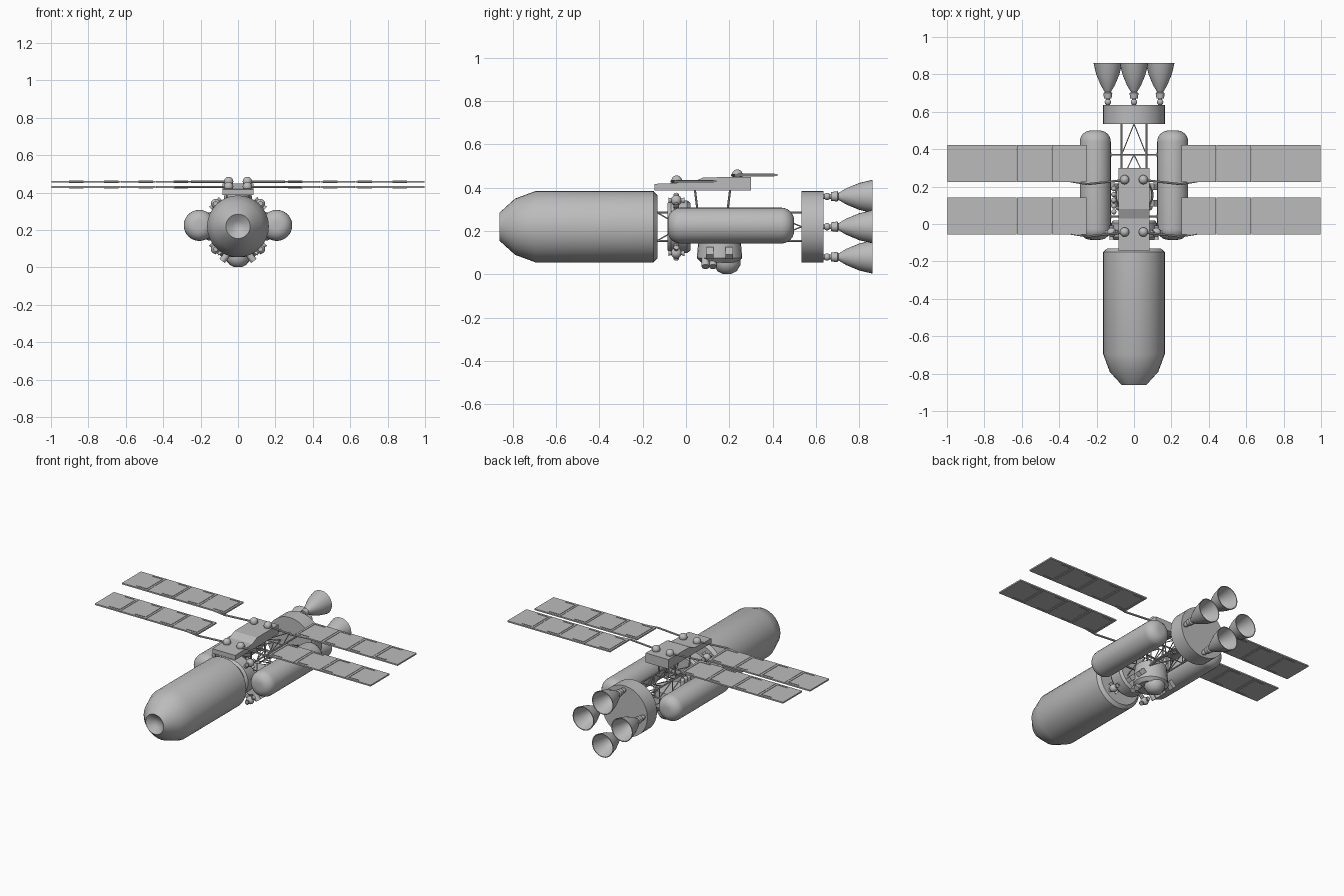
import bpy, bmesh, math
from mathutils import Vector, Matrix

if "Cube" in bpy.data.objects:
    bpy.data.objects.remove(bpy.data.objects["Cube"], do_unlink=True)

grey = bpy.data.materials.new("hull grey")
grey.use_nodes = True
grey.diffuse_color = (0.5, 0.5, 0.5, 1)
grey.node_tree.nodes["Principled BSDF"].inputs["Base Color"].default_value = (0.5, 0.5, 0.5, 1)

AXIS_Z = 0.22


def finish(name, bm, angle=35):
    bmesh.ops.recalc_face_normals(bm, faces=bm.faces)
    mesh = bpy.data.meshes.new(name)
    bm.to_mesh(mesh)
    bm.free()
    mesh.materials.append(grey)
    obj = bpy.data.objects.new(name, mesh)
    bpy.context.collection.objects.link(obj)
    bpy.ops.object.select_all(action='DESELECT')
    bpy.context.view_layer.objects.active = obj
    obj.select_set(True)
    bpy.ops.object.shade_smooth_by_angle(angle=math.radians(angle))
    return obj


def lathe(bm, profile, origin, axis=(0, 1, 0), sides=32):
    """Spin (distance, radius) points about an axis through origin."""
    turn = Vector((0, 0, 1)).rotation_difference(Vector(axis)).to_matrix().to_4x4()
    place = Matrix.Translation(origin) @ turn
    rings = []
    for d, r in profile:
        count = 1 if r == 0 else sides
        rings.append([bm.verts.new(place @ Vector((
            r * math.cos(math.tau * i / sides), r * math.sin(math.tau * i / sides), d)))
            for i in range(count)])
    for a, b in zip(rings, rings[1:]):
        for i in range(sides):
            j = (i + 1) % sides
            loop = [a[i % len(a)], a[j % len(a)], b[j % len(b)], b[i % len(b)]]
            bm.faces.new(list(dict.fromkeys(loop)))


def rod(bm, start, end, r=0.005, sides=8):
    a, b = Vector(start), Vector(end)
    length = (b - a).length
    lathe(bm, [(0, 0), (0, r), (length, r), (length, 0)], a, (b - a) / length, sides)


def ball(bm, centre, r):
    bmesh.ops.create_uvsphere(bm, u_segments=16, v_segments=10, radius=r,
                              matrix=Matrix.Translation(centre))


def box(bm, centre, size, rot=Matrix.Identity(4)):
    bmesh.ops.create_cube(bm, size=1, matrix=Matrix.Translation(centre) @ rot
                          @ Matrix.Diagonal((*size, 1)))


# Main tank with a dished nose
bm = bmesh.new()
lathe(bm, [(-0.825, 0), (-0.835, 0.03), (-0.862, 0.065), (-0.79, 0.13), (-0.695, 0.165),
           (-0.15, 0.165), (-0.132, 0.145), (-0.132, 0)], (0, 0, AXIS_Z))
finish("main_tank", bm)

# Side tanks with rounded ends
for side, label in ((1, "left"), (-1, "right")):
    bm = bmesh.new()
    r, cap = 0.083, 0.06
    arc = [(cap * math.sin(a * math.pi / 12), r - cap + cap * math.cos(a * math.pi / 12))
           for a in range(7)]
    profile = [(-0.085, 0)] + [(-0.025 - d, q) for d, q in reversed(arc)]
    profile += [(0.44 + d, q) for d, q in arc] + [(0.50, 0)]
    lathe(bm, profile, (side * 0.207, 0, 0.225))
    finish(label + "_side_tank", bm)

# Engine mounting drum
bm = bmesh.new()
lathe(bm, [(0.535, 0), (0.535, 0.165), (0.635, 0.165), (0.635, 0)], (0, 0, AXIS_Z))
finish("engine_drum", bm)

# Four engines in a diamond
for k, label in enumerate(("left", "top", "right", "bottom")):
    a = k * math.pi / 2
    spot = (0.14 * math.cos(a), 0, AXIS_Z + 0.14 * math.sin(a))
    bm = bmesh.new()
    lathe(bm, [(0.63, 0), (0.63, 0.011), (0.67, 0.011), (0.67, 0.02), (0.70, 0.024),
               (0.705, 0.016), (0.74, 0.037), (0.80, 0.062), (0.862, 0.077),
               (0.862, 0.072), (0.80, 0.056), (0.74, 0.03), (0.71, 0)], spot, sides=24)
    ball(bm, (spot[0], 0.652, spot[2]), 0.017)
    finish(label + "_engine", bm, 45)

# Open truss spine
bm = bmesh.new()
h = 0.066
stations = [-0.135, -0.02, 0.10, 0.235, 0.37, 0.535]
corners = [(h, h), (-h, h), (-h, -h), (h, -h)]
for (x0, z0), (x1, z1) in zip(corners, corners[1:] + corners[:1]):
    rod(bm, (x0, stations[0], AXIS_Z + z0), (x0, stations[-1], AXIS_Z + z0))
    mx, mz = (x0 + x1) / 2, AXIS_Z + (z0 + z1) / 2
    for y0, y1 in zip(stations, stations[1:]):
        rod(bm, (x0, y0, AXIS_Z + z0), (x1, y0, AXIS_Z + z1), 0.003)
        for x, z in ((x0, z0), (x1, z1)):
            rod(bm, (x, y0, AXIS_Z + z), (mx, y1, mz), 0.003)
for y in (0.04, 0.37):
    rod(bm, (-0.15, y, AXIS_Z), (0.15, y, AXIS_Z), 0.005)
    for s in (-1, 1):
        rod(bm, (s * 0.12, y, AXIS_Z), (s * 0.15, y, AXIS_Z), 0.011)
finish("truss", bm)

# Deck standing on struts
bm = bmesh.new()
outline = [(-0.145, 0.388), (-0.145, 0.418), (0.03, 0.425), (0.08, 0.448), (0.30, 0.45),
           (0.30, 0.388)]
face = bm.faces.new([bm.verts.new((-0.082, y, z)) for y, z in outline])
new = bmesh.ops.extrude_face_region(bm, geom=[face])["geom"]
bmesh.ops.translate(bm, vec=(0.164, 0, 0), verts=[v for v in new if isinstance(v, bmesh.types.BMVert)])
finish("deck", bm, 20)
bm = bmesh.new()
for x in (-0.06, 0.06):
    rod(bm, (x, 0.04, 0.40), (x, 0.055, 0.28))
    rod(bm, (x, 0.205, 0.40), (x, 0.19, 0.28))
finish("deck_struts", bm)

# Solar wings: four framed cells on each boom
for side, label in ((1, "left"), (-1, "right")):
    for part, low, z in (("front", -0.055, 0.43), ("rear", 0.225, 0.458)):
        name = label + "_" + part
        bm = bmesh.new()
        ball(bm, (side * 0.05, low + 0.012, z + 0.002), 0.025)
        rod(bm, (side * 0.05, low + 0.01, z), (side * 0.25, low - 0.012, z), 0.006)
        rod(bm, (side * 0.25, low - 0.012, z), (side * 0.34, low + 0.003, z), 0.005)
        finish(name + "_boom", bm)
        bm = bmesh.new()
        for k in range(4):
            x = 0.255 + 0.1863 * k
            box(bm, (side * (x + 0.092), low + 0.0985, z), (0.184, 0.197, 0.009))
            box(bm, (side * (x + 0.015), low + 0.0985, z), (0.005, 0.165, 0.014))
            for y in (low + 0.016, low + 0.181):
                box(bm, (side * (x + 0.052), y, z), (0.075, 0.004, 0.014))
        finish(name + "_solar_wing", bm)

# Service ring with thruster pods at its corners
bm = bmesh.new()
lathe(bm, [(-0.085, 0), (-0.085, 0.11), (-0.07, 0.122), (0.005, 0.122), (0.02, 0.11), (0.02, 0)],
      (0, 0, AXIS_Z))
finish("service_ring", bm)
bm = bmesh.new()
for sx in (-1, 1):
    for sz in (-1, 1):
        out = Vector((sx, 0, sz)).normalized()
        hub = Vector((sx * 0.12, -0.045, AXIS_Z + sz * 0.122))
        rod(bm, hub - out * 0.06, hub, 0.012)
        ball(bm, hub, 0.025)
        across = Vector((-out.z, 0, out.x))
        for d in (across, -across, Vector((0, 1, 0)), Vector((0, -1, 0))):
            lathe(bm, [(0.015, 0), (0.015, 0.007), (0.037, 0.013), (0.037, 0)], hub, d, 12)
finish("thruster_pods", bm)

# Crew pod slung beneath the truss, with a lookout dome
bm = bmesh.new()
lathe(bm, [(0.19, 0), (0.19, 0.095), (0.075, 0.105), (0.055, 0.085), (0.055, 0)],
      (0, 0.155, 0), (0, 0, 1), 24)
finish("crew_pod", bm)
bm = bmesh.new()
lathe(bm, [(0.08, 0), (0.08, 0.06), (0.045, 0.063), (0.015, 0.045), (0.002, 0.02), (0.002, 0)],
      (0, 0.19, 0), (0, 0, 1), 16)
finish("lookout_dome", bm, 50)

# Ports around the crew pod
bm = bmesh.new()
for side in (-1, 1):
    tilt = Matrix.Rotation(side * math.pi / 4, 4, 'Y')
    for y in (0.11, 0.20):
        box(bm, (side * 0.115, y, 0.098), (0.05, 0.035, 0.03), tilt)
    for y in (0.09, 0.125):
        rod(bm, (side * 0.05, y, 0.08), (side * 0.085, y, 0.035), 0.018, 12)
finish("pod_ports", bm)

# Row of small gas bottles beside the truss
bm = bmesh.new()
for k in range(5):
    y = 0.065 + k * 0.031
    rod(bm, (-0.108, y, 0.20), (-0.108, y, 0.28), 0.014, 12)
    ball(bm, (-0.108, y, 0.28), 0.014)
finish("gas_bottles", bm)
